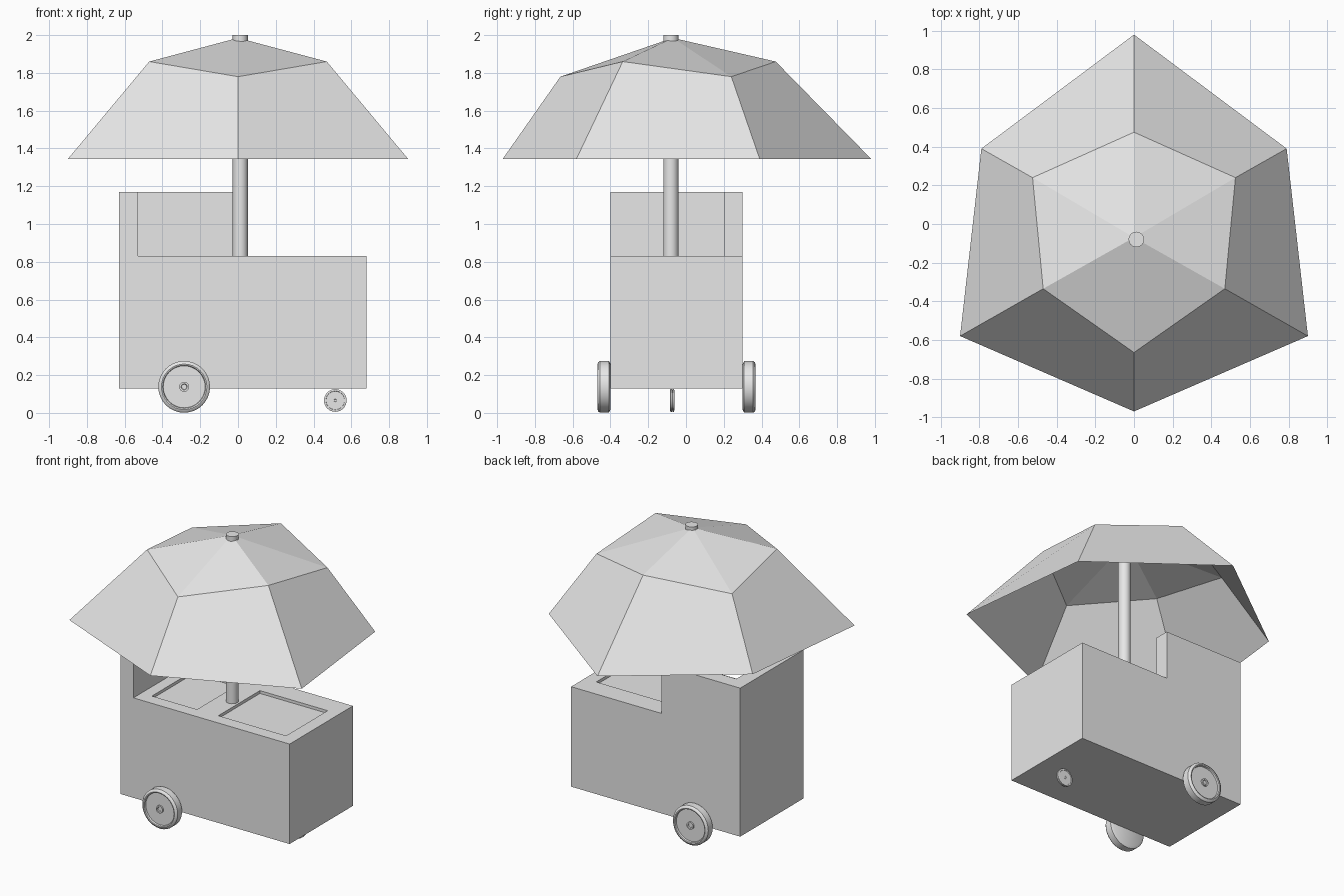
import bpy, bmesh, math
from mathutils import Matrix, Vector

cube = bpy.data.objects.get("Cube")
if cube:
    bpy.data.objects.remove(cube, do_unlink=True)

grey = bpy.data.materials.new("plain_grey")
grey.use_nodes = True
grey.diffuse_color = (0.8, 0.8, 0.8, 1)
grey.node_tree.nodes["Principled BSDF"].inputs["Base Color"].default_value = (0.8, 0.8, 0.8, 1)


def finish(bm, name, smooth=False):
    mesh = bpy.data.meshes.new(name)
    bm.to_mesh(mesh)
    bm.free()
    mesh.materials.append(grey)
    obj = bpy.data.objects.new(name, mesh)
    bpy.context.collection.objects.link(obj)
    if smooth:
        bpy.ops.object.select_all(action='DESELECT')
        obj.select_set(True)
        bpy.context.view_layer.objects.active = obj
        bpy.ops.object.shade_smooth_by_angle(angle=math.radians(35))
    return obj


# Cart body: columns of stepped height make the counter, its two sunken lids
# and the raised corner screen
xs = [-0.63, -0.53, -0.45, -0.10, -0.02, 0.065, 0.59, 0.68]
ys = [-0.40, -0.31, 0.15, 0.20, 0.30]
levels = [0.13, 0.81, 0.83, 1.17]


def level(i, j):
    if not (0 <= i < len(xs) - 1 and 0 <= j < len(ys) - 1):
        return 0
    if i == 0 or (j == 3 and i < 4):
        return 3                      # raised screen
    if j == 1 and i in (2, 5):
        return 1                      # sunken lid
    return 2                          # counter


bm = bmesh.new()


def face(*points):
    bm.faces.new([bm.verts.new(p) for p in points])


for i in range(len(xs) - 1):
    for j in range(len(ys) - 1):
        corners = [(xs[i], ys[j]), (xs[i + 1], ys[j]),
                   (xs[i + 1], ys[j + 1]), (xs[i], ys[j + 1])]
        here = level(i, j)
        face(*[(x, y, levels[here]) for x, y in corners])
        face(*[(x, y, levels[0]) for x, y in reversed(corners)])
        for side, (di, dj) in enumerate([(0, -1), (1, 0), (0, 1), (-1, 0)]):
            a, b = corners[side], corners[(side + 1) % 4]
            for k in range(level(i + di, j + dj), here):
                low, high = levels[k], levels[k + 1]
                face((*a, low), (*b, low), (*b, high), (*a, high))
bmesh.ops.remove_doubles(bm, verts=bm.verts, dist=0.0005)
bmesh.ops.dissolve_limit(bm, angle_limit=0.01, verts=bm.verts, edges=bm.edges)
finish(bm, "cart_body")

# Canopy: two six-sided rings and a peak
half_rim = [(0, -0.97, 1.345), (0.90, -0.58, 1.345), (0.79, 0.39, 1.345), (0, 0.98, 1.345)]
half_fold = [(0, -0.665, 1.78), (0.47, -0.335, 1.86), (0.525, 0.24, 1.78), (0, 0.475, 1.86)]
bm = bmesh.new()


def ring(half):
    mirrored = [(-x, y, z) for x, y, z in half[2:0:-1]]
    return [bm.verts.new(p) for p in half + mirrored]


rim, fold = ring(half_rim), ring(half_fold)
peak = bm.verts.new((0, -0.07, 1.985))
for i in range(6):
    n = (i + 1) % 6
    bm.faces.new((rim[i], rim[n], fold[n], fold[i]))
    bm.faces.new((fold[i], fold[n], peak))
finish(bm, "canopy")

# Pole
bm = bmesh.new()
bmesh.ops.create_cone(bm, cap_ends=True, segments=24, radius1=0.04, radius2=0.04,
                      depth=1.17, matrix=Matrix.Translation((0.012, -0.08, 1.415)))
finish(bm, "pole", smooth=True)

# Wheels: (radius, depth) profile with a raised tyre edge and a hub
profile = [(0, 0), (0.88, 0), (1, 0.12), (1, 0.82), (0.95, 0.95), (0.88, 1),
           (0.83, 0.97), (0.81, 0.8), (0.19, 0.8), (0.19, 0.95), (0.12, 0.95),
           (0.10, 0.85), (0, 0.85)]


def wheel(name, centre, radius, width, facing):
    bm = bmesh.new()
    verts = [bm.verts.new((r * radius, d * width * facing, 0)) for r, d in profile]
    edges = [bm.edges.new(pair) for pair in zip(verts, verts[1:])]
    bmesh.ops.spin(bm, geom=verts + edges, cent=(0, 0, 0), axis=(0, 1, 0),
                   angle=math.tau, steps=32)
    bmesh.ops.remove_doubles(bm, verts=bm.verts, dist=0.0001)
    bmesh.ops.recalc_face_normals(bm, faces=bm.faces)
    bmesh.ops.translate(bm, verts=bm.verts, vec=Vector(centre))
    finish(bm, name, smooth=True)


for label, facing, y in (("front", -1, -0.40), ("back", 1, 0.30)):
    wheel(label + "_wheel", (-0.285, y, 0.138), 0.137, 0.068, facing)
    wheel("caster_" + label + "_half", (0.515, -0.073, 0.066), 0.06, 0.011, facing)
